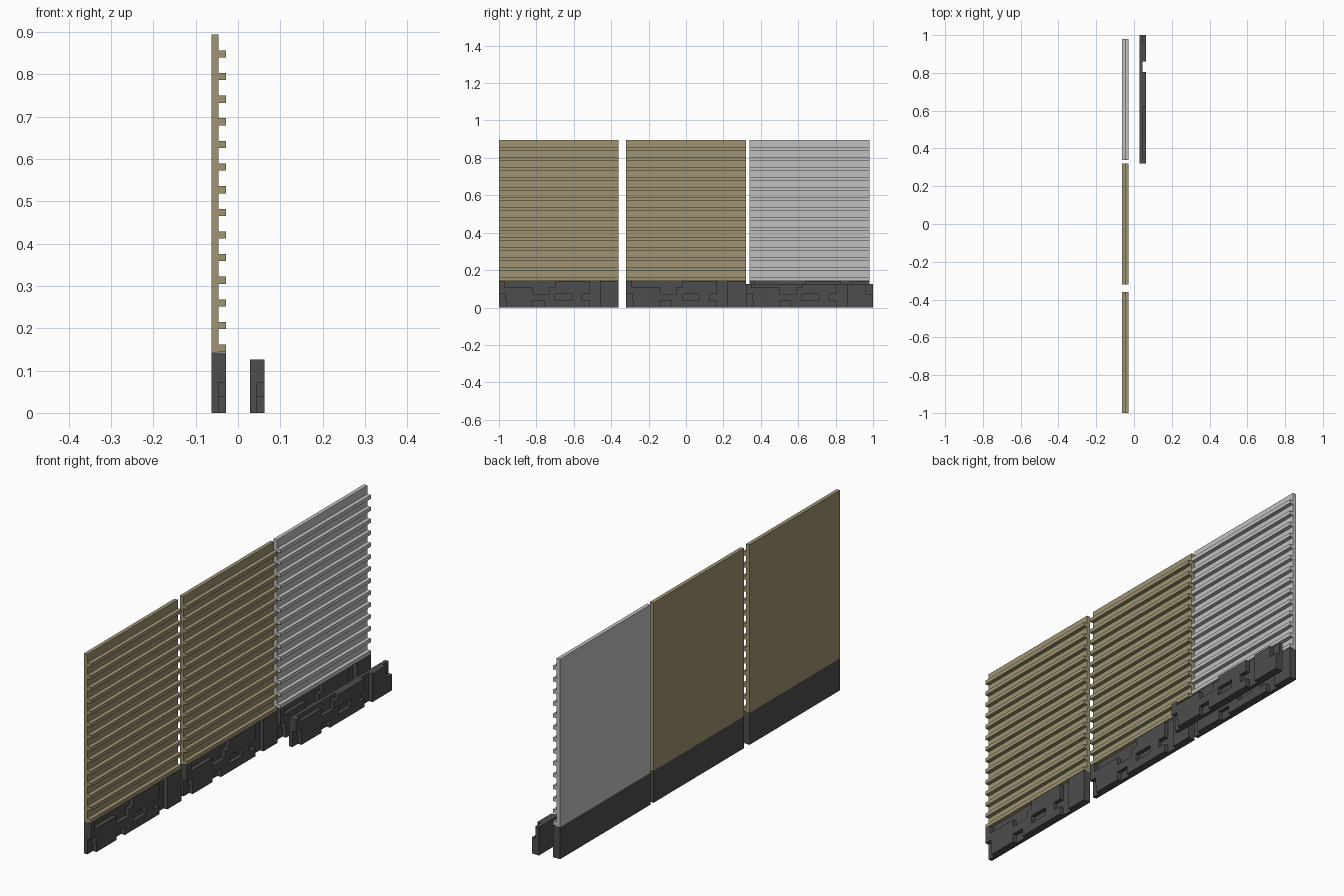
import bpy, bmesh
from mathutils import Vector

cube = bpy.data.objects.get("Cube")
if cube:
    bpy.data.objects.remove(cube, do_unlink=True)


def material(name, rgb):
    m = bpy.data.materials.new(name)
    m.use_nodes = True
    m.diffuse_color = (*rgb, 1)
    bsdf = next(n for n in m.node_tree.nodes if n.type == 'BSDF_PRINCIPLED')
    bsdf.inputs["Base Color"].default_value = (*rgb, 1)
    return m


TAN = material("tan siding", (0.342, 0.292, 0.168))
GREY = material("light grey siding", (0.527, 0.527, 0.527))
DARK = material("dark stone", (0.074, 0.074, 0.074))

BACK, CORE, FACE = -0.063, -0.046, -0.028   # depth layers of a wall
BASE_TOP, WALL_TOP = 0.143, 0.895


def finish(name, bm, mat):
    bmesh.ops.recalc_face_normals(bm, faces=bm.faces)
    mesh = bpy.data.meshes.new(name)
    bm.to_mesh(mesh)
    bm.free()
    mesh.materials.append(mat)
    obj = bpy.data.objects.new(name, mesh)
    bpy.context.collection.objects.link(obj)


def add_box(bm, lo, hi):
    lo, hi = Vector(lo), Vector(hi)
    verts = bmesh.ops.create_cube(bm, size=1)["verts"]
    for v in verts:
        v.co = (lo + hi) / 2 + v.co * (hi - lo)


# Slatted sheet: a comb profile extruded along the wall
def siding(name, y0, y1, mat, slats=14, step=0.0535, height=0.017):
    profile = [(BACK, WALL_TOP), (BACK, BASE_TOP), (CORE, BASE_TOP)]
    for i in range(slats):
        z = 0.1445 + i * step
        profile += [(CORE, z), (FACE, z), (FACE, z + height), (CORE, z + height)]
    profile.append((CORE, WALL_TOP))
    bm = bmesh.new()
    face = bm.faces.new([bm.verts.new((x, y0, z)) for x, z in profile])
    ext = bmesh.ops.extrude_face_region(bm, geom=[face], use_keep_orig=True)
    verts = [g for g in ext["geom"] if isinstance(g, bmesh.types.BMVert)]
    bmesh.ops.translate(bm, verts=verts, vec=(0, y1 - y0, 0))
    finish(name, bm, mat)


# Raised stones in four courses, as spans along the wall (bottom course first)
COURSES = [
    (0.000, 0.037, [(0.04, 0.18), (0.24, 0.485), (0.54, 1)]),
    (0.037, 0.072, [(0.035, 0.30), (0.39, 0.445), (0.54, 1)]),
    (0.072, 0.107, [(0, 0.18), (0.27, 0.485), (0.54, 1)]),
    (0.107, 0.143, [(0, 0.03), (0.30, 0.485), (0.54, 1)]),
]


def stone_base(name, y0, length, top, dx=0.0, tab=0.0):
    bm = bmesh.new()
    add_box(bm, (BACK + dx, y0, 0), (CORE + dx, y0 + length, top))
    for row, (z0, z1, spans) in enumerate(COURSES):
        # lower courses reach past the upper ones to interlock
        end = length - (tab if row > 1 else 0)
        for a, b in spans:
            add_box(bm, (CORE + dx, y0 + a, z0),
                    (FACE + dx, y0 + min(b, end), min(z1, top)))
    finish(name, bm, DARK)


# Three wall panels
for label, y, mat in (("front", -1.0, TAN), ("middle", -0.32, TAN), ("rear", 0.34, GREY)):
    siding(label + "_siding", y, y + 0.64, mat)
    stone_base(label + "_stone_base", y, 0.64, BASE_TOP)

# Separate stone skirting strip
stone_base("loose_stone_skirting", 0.32, 0.68, 0.126, dx=0.091, tab=0.04)
